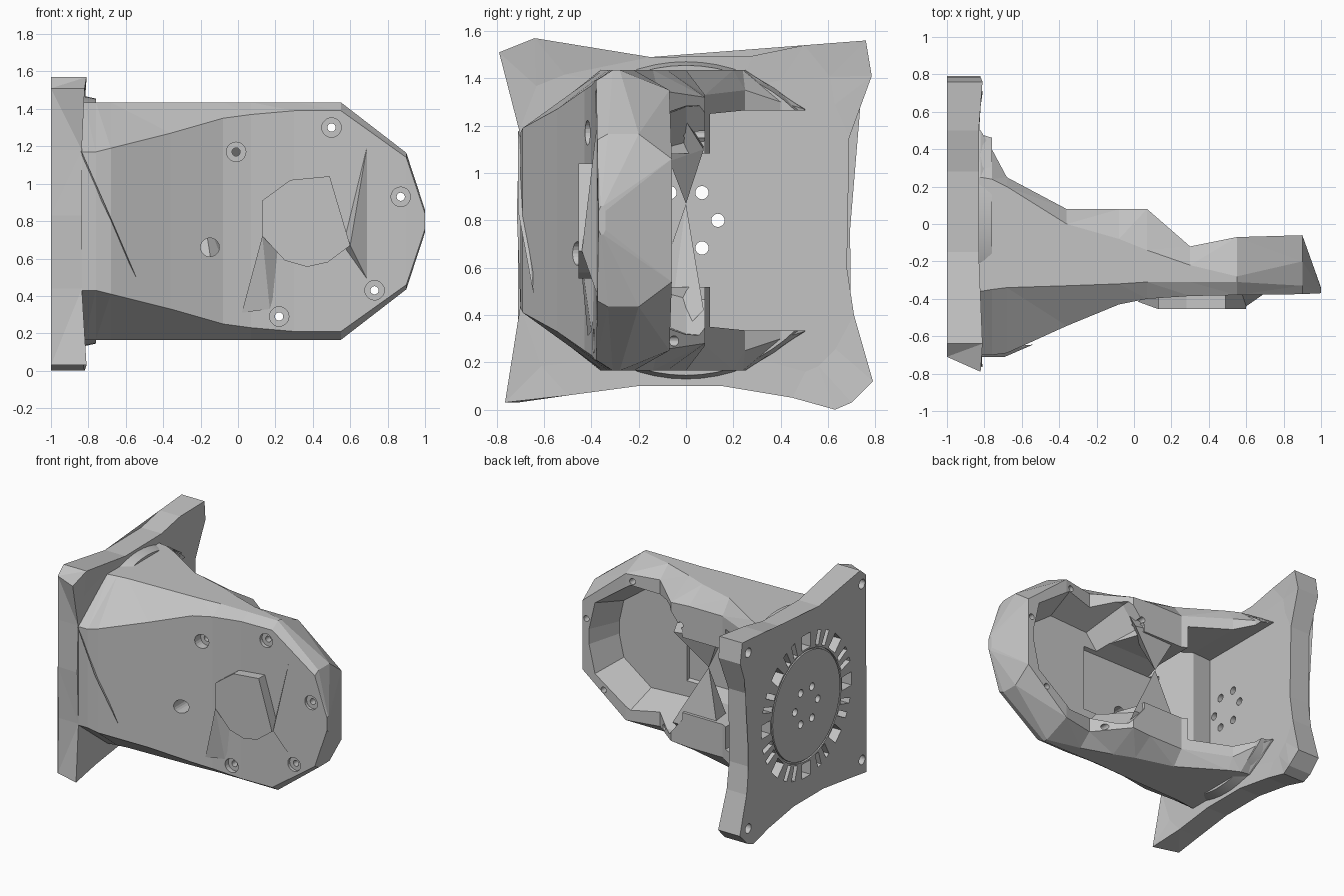
import bpy, bmesh
from math import pi, sin, cos, radians
from mathutils import Matrix

cube = bpy.data.objects.get("Cube")
if cube:
    bpy.data.objects.remove(cube, do_unlink=True)

ZC = 0.8    # height of the symmetry plane

grey = bpy.data.materials.new("plain_grey")
grey.use_nodes = True
grey.diffuse_color = (0.55, 0.55, 0.55, 1)
grey.node_tree.nodes["Principled BSDF"].inputs["Base Color"].default_value = (0.55, 0.55, 0.55, 1)


def finish(name, bm):
    bmesh.ops.recalc_face_normals(bm, faces=bm.faces[:])
    mesh = bpy.data.meshes.new(name)
    bm.to_mesh(mesh)
    bm.free()
    mesh.materials.append(grey)
    obj = bpy.data.objects.new(name, mesh)
    bpy.context.scene.collection.objects.link(obj)
    return obj


def loft(name, rings):
    """Closed solid through a list of equal point rings."""
    bm = bmesh.new()
    loops = [[bm.verts.new(p) for p in ring] for ring in rings]
    n = len(loops[0])
    for a, b in zip(loops, loops[1:]):
        for i in range(n):
            j = (i + 1) % n
            bm.faces.new((a[i], a[j], b[j], b[i]))
    bm.faces.new(loops[0])
    bm.faces.new(loops[-1])
    bmesh.ops.triangulate(bm, faces=bm.faces[:])
    return finish(name, bm)


def hull(name, points):
    bm = bmesh.new()
    for p in points:
        bm.verts.new(p)
    bmesh.ops.convex_hull(bm, input=bm.verts[:])
    return finish(name, bm)


def section(x, half):
    """Ring across x, mirrored about the symmetry plane."""
    return ([(x, y, ZC + h) for y, h in half]
            + [(x, y, ZC - h) for y, h in reversed(half)])


def rods(name, axis, start, end, spots, r1, r2=None, sides=20):
    """Cylinders or cones along x or y; spots give the other two coordinates."""
    bm = bmesh.new()
    for a, z in spots:
        mid = (start + end) / 2
        if axis == "x":
            place = Matrix.Translation((mid, a, z)) @ Matrix.Rotation(pi / 2, 4, "Y")
        else:
            place = Matrix.Translation((a, mid, z)) @ Matrix.Rotation(-pi / 2, 4, "X")
        bmesh.ops.create_cone(bm, cap_ends=True, segments=sides, radius1=r1,
                              radius2=r2 or r1, depth=end - start, matrix=place)
    return finish(name, bm)


def extents(mesh):
    return [max(c) - min(c) for c in zip(*(v.co for v in mesh.vertices))] or [0, 0, 0]


def cut(targets, cutter):
    """Subtract the cutter, trying the next solver if one loses the part."""
    for obj in targets:
        before = extents(obj.data)
        mod = obj.modifiers.new("cut", "BOOLEAN")
        mod.operation = "DIFFERENCE"
        mod.object = cutter
        for solver in ("EXACT", "MANIFOLD", "FLOAT"):
            mod.solver = solver
            deps = bpy.context.evaluated_depsgraph_get()
            deps.update()
            mesh = bpy.data.meshes.new_from_object(obj.evaluated_get(deps))
            if all(a > 0.6 * b for a, b in zip(extents(mesh), before)):
                obj.data = mesh
                break
        obj.modifiers.clear()
    bpy.data.objects.remove(cutter, do_unlink=True)


# Arm: x, front y, front half height, top front y, half height, top back y, back y, back half height
stations = [
    (-0.92, -0.70, 0.37, -0.36, 0.635, 0.25, 0.52, 0.47),
    (-0.82, -0.70, 0.37, -0.36, 0.635, 0.25, 0.50, 0.47),
    (-0.76, -0.70, 0.37, -0.35, 0.635, 0.24, 0.40, 0.50),
    (-0.68, -0.69, 0.39, -0.34, 0.635, 0.20, 0.25, 0.55),
    (-0.36, -0.545, 0.47, -0.33, 0.635, 0.0, 0.08, 0.53),
    (-0.08, -0.43, 0.55, -0.32, 0.635, -0.08, 0.08, 0.53),
    (0.07, -0.40, 0.57, -0.31, 0.635, -0.14, 0.08, 0.52),
    (0.30, -0.385, 0.59, -0.31, 0.635, -0.22, -0.12, 0.55),
    (0.55, -0.38, 0.59, -0.31, 0.635, -0.28, -0.07, 0.55),
    (0.90, -0.375, 0.34, -0.33, 0.365, -0.20, -0.06, 0.26),
    (1.0, -0.37, 0.04, -0.36, 0.06, -0.35, -0.34, 0.04)]
arm = loft("arm_shell", [section(x, [(f, hf), (fy, h), (by, h), (b, hb)])
                         for x, f, hf, fy, h, by, b, hb in stations])

# Round boss joining the arm to the plate
boss = rods("round_boss", "x", -0.92, -0.76, [(0, ZC)], 0.69, 0.655, 64)

# Hollow root channel, passage and dished tray, all open at the back
cut([arm, boss], loft("root_cutter", [
    section(x, [(y, h), (1, h)])
    for x, y, h in ((-1.1, -0.2, 0.465), (-0.68, -0.17, 0.465), (-0.40, -0.33, 0.45))]))
cut([arm], loft("passage_cutter", [
    section(x, [(-0.33, 0.24), (-0.2, 0.28), (1, 0.29)]) for x in (-0.47, 0.2)]))
tray = [(-0.02, 0.33), (0.10, 0.48), (0.52, 0.50), (0.82, 0.28), (0.87, 0.06)]
rings = []
for y, s in ((-0.30, 0.76), (0.0, 1.0), (0.3, 1.05)):
    half = [(0.43 + (x - 0.43) * s, h * s) for x, h in tray]
    rings.append([(x, y, ZC + h) for x, h in half]
                 + [(x, y, ZC - h) for x, h in reversed(half)])
cut([arm], loft("tray_cutter", rings))

# Pointed ribs that meet across the passage
apex = (-0.19, 0.0, 0.87)
hull("lower_rib", [apex, (-0.32, 0.075, 0.42), (0.06, 0.075, 0.42), (-0.12, -0.15, 0.44),
                   (-0.3, -0.1, 0.42), (0.04, -0.08, 0.27)])
hull("upper_rib", [apex, (-0.32, 0.075, 1.15), (0.05, 0.075, 1.10), (-0.12, -0.07, 1.05),
                   (-0.3, -0.06, 1.15), (0.04, -0.07, 1.33)])

# Screw holes with counterbores, and one larger plain hole
screws = [(-0.01, 1.17), (0.5, 1.3), (0.87, 0.93), (0.73, 0.43), (0.22, 0.29)]
cut([arm], rods("screw_cutter", "y", -0.9, 0.6, screws, 0.022))
cut([arm], rods("counterbore_cutter", "y", -0.9, -0.355, screws, 0.052))
cut([arm], rods("cable_cutter", "y", -0.9, 0.6, [(-0.15, 0.66)], 0.05))

# Raised pad on the front, with thin fins
pad = [(0.13, 0.91), (0.28, 1.02), (0.49, 1.04), (0.60, 0.67),
       (0.48, 0.58), (0.37, 0.555), (0.25, 0.59), (0.13, 0.72)]
hull("front_pad", [(x, y, z) for x, z in pad for y in (-0.455, -0.36)])
hull("inner_fin", [(0.13, -0.455, 0.72), (0.14, -0.36, 0.74), (0.02, -0.415, 0.31),
                   (0.17, -0.40, 0.33), (0.25, -0.36, 0.6)])
hull("outer_fin", [(0.60, -0.44, 0.67), (0.55, -0.36, 0.67), (0.70, -0.37, 0.47),
                   (0.70, -0.37, 1.26)])
hull("root_fin", [(-0.84, -0.71, 1.18), (-0.69, -0.71, 0.84), (-0.54, -0.645, 0.49),
                  (-0.84, -0.66, 1.1)])

# Mounting plate: front outline y, z and thickness, with the back drawn in at the front side
edge = [(-0.79, 1.51, 0.18), (-0.64, 1.57, 0.19), (-0.15, 1.49, 0.17), (0.28, 1.495, 0.17),
        (0.5, 1.54, 0.17), (0.76, 1.56, 0.19), (0.785, 1.41, 0.18), (0.69, 1.15, 0.165),
        (0.68, 0.6, 0.165), (0.71, 0.4, 0.165), (0.79, 0.12, 0.18), (0.7, 0.03, 0.19),
        (0.63, 0.0, 0.18), (0.45, 0.05, 0.17), (0.15, 0.1, 0.17), (-0.2, 0.1, 0.17),
        (-0.5, 0.06, 0.17), (-0.765, 0.03, 0.19), (-0.70, 0.44, 0.165), (-0.715, 0.83, 0.165),
        (-0.705, 1.18, 0.165)]
plate = loft("mounting_plate", [
    [(-1, max(y, -0.71), z) for y, z, t in edge],
    [(t - 1, y, z) for y, z, t in edge],
    [(-0.835, y * 0.8, ZC + (z - ZC) * 0.8) for y, z, t in edge]])

# Disc seat, separate hub disc and blind corner holes
cut([plate], rods("seat_cutter", "x", -1.1, -0.985, [(0, ZC)], 0.412, sides=64))
disc = rods("hub_disc", "x", -1.0, -0.98, [(0, ZC)], 0.40, sides=64)
corners = [(y, ZC + sz * 0.66) for y in (-0.66, 0.69) for sz in (-1, 1)]
cut([plate], rods("corner_cutter", "x", -1.1, -0.93, corners, 0.035))

# Ring of radial vents, wide ones alternating with narrow pairs
bm = bmesh.new()
for k in range(8):
    for offset, width in ((0, 0.10), (17, 0.04), (28, 0.04)):
        turn = Matrix.Rotation(radians(k * 45 + offset), 4, "X")
        place = (Matrix.Translation((0, 0, ZC)) @ turn @ Matrix.Translation((-1.0, 0, 0.48))
                 @ Matrix.Diagonal((0.16, width, 0.11, 1)))
        bmesh.ops.create_cube(bm, size=1, matrix=place)
cut([plate], finish("vent_cutter", bm))

# Six centre holes through disc and plate
centre = [(0.135 * cos(a * pi / 3), ZC + 0.135 * sin(a * pi / 3)) for a in range(6)]
cut([plate, disc], rods("centre_cutter", "x", -1.2, -0.7, centre, 0.028))

# Smooth the round boss only
bpy.ops.object.select_all(action="DESELECT")
boss.select_set(True)
bpy.context.view_layer.objects.active = boss
bpy.ops.object.shade_smooth_by_angle(angle=radians(20))
